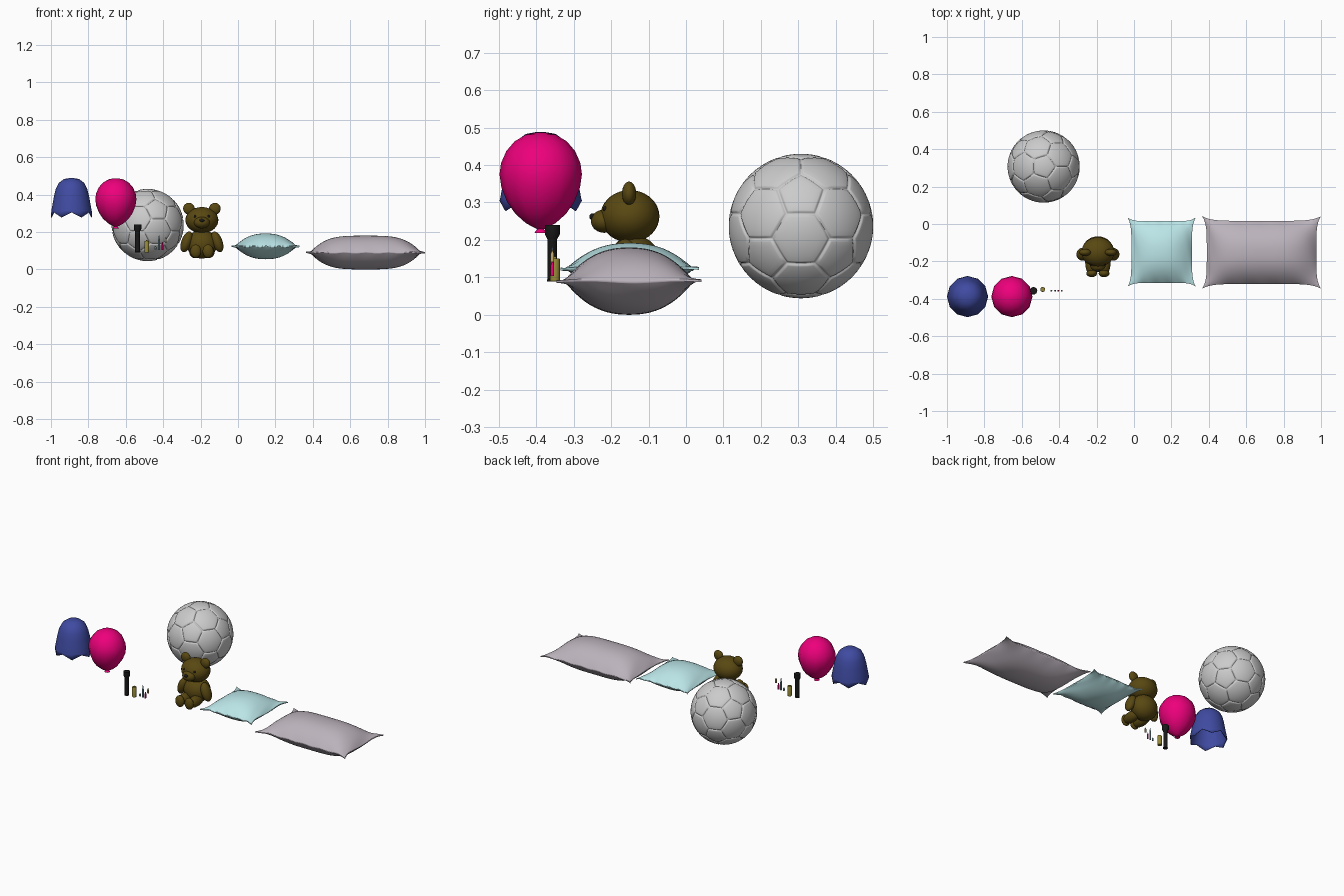
import bpy, bmesh, math
from mathutils import Vector

if "Cube" in bpy.data.objects:
    bpy.data.objects.remove(bpy.data.objects["Cube"])

COL = {
    "navy": (0.05, 0.07, 0.36), "magenta": (0.85, 0.0, 0.2), "black": (0.01, 0.01, 0.01),
    "olive": (0.3, 0.25, 0.04), "brown": (0.1, 0.065, 0.006), "teal": (0.5, 0.79, 0.81),
    "mauve": (0.5, 0.45, 0.5), "tan": (0.55, 0.4, 0.15), "slate": (0.2, 0.35, 0.4),
}


def finish(name, bm, colour=None, angle=60):
    bmesh.ops.recalc_face_normals(bm, faces=bm.faces)
    me = bpy.data.meshes.new(name)
    bm.to_mesh(me)
    bm.free()
    ob = bpy.data.objects.new(name, me)
    bpy.context.collection.objects.link(ob)
    if colour:
        mat = bpy.data.materials.get(colour) or bpy.data.materials.new(colour)
        mat.diffuse_color = (*COL[colour], 1)
        mat.use_nodes = True
        mat.node_tree.nodes["Principled BSDF"].inputs["Base Color"].default_value = mat.diffuse_color
        me.materials.append(mat)
    bpy.ops.object.select_all(action='DESELECT')
    ob.select_set(True)
    bpy.context.view_layer.objects.active = ob
    bpy.ops.object.shade_smooth_by_angle(angle=math.radians(angle))
    return ob


def lathe(name, x, y, profile, colour, seg=12, hem=None, angle=60):
    """Turn (radius, z) points about a vertical axis; hem lifts every other last-ring point."""
    bm = bmesh.new()
    rings = []
    for k, (r, z) in enumerate(profile):
        ring = []
        for i in range(seg):
            a = 2 * math.pi * i / seg
            lift = hem if hem and k == len(profile) - 1 and i % 2 else 0
            ring.append(bm.verts.new((x + r * math.cos(a), y + r * math.sin(a), z + lift)))
        rings.append(ring)
    for a, b in zip(rings, rings[1:]):
        for i in range(seg):
            j = (i + 1) % seg
            bm.faces.new((a[i], a[j], b[j], b[i]))
    bm.faces.new(rings[0])
    if hem is None:
        bm.faces.new(rings[-1])
    return finish(name, bm, colour, angle)


# Torn balloon: open dome with a jagged hem
torn = lathe("torn_balloon", -0.89, -0.388,
             [(0.012, 0.488), (0.04, 0.483), (0.068, 0.462), (0.084, 0.43), (0.094, 0.39),
              (0.102, 0.345), (0.108, 0.312), (0.11, 0.278)], "navy", hem=0.027)
sol = torn.modifiers.new("skin", 'SOLIDIFY')
sol.thickness = 0.004

# Whole balloon with knot
lathe("balloon", -0.653, -0.388,
      [(0.01, 0.487), (0.04, 0.481), (0.07, 0.463), (0.092, 0.437), (0.106, 0.405), (0.11, 0.375),
       (0.105, 0.34), (0.09, 0.302), (0.068, 0.27), (0.04, 0.245), (0.02, 0.234), (0.009, 0.229),
       (0.017, 0.219)], "magenta")

# Torch, battery and small sticks
lathe("torch", -0.537, -0.357,
      [(0.018, 0.238), (0.02, 0.24), (0.02, 0.215), (0.0135, 0.203), (0.0125, 0.2),
       (0.0125, 0.095), (0.014, 0.094), (0.014, 0.089)], "black", 16, angle=30)
lathe("battery", -0.488, -0.35,
      [(0.004, 0.156), (0.004, 0.151), (0.012, 0.151), (0.013, 0.149), (0.013, 0.09), (0.012, 0.089)],
      "olive", 16, angle=30)
sticks = [(-0.442, 0.106, 0.126, "slate"), (-0.422, 0.104, 0.182, "slate"),
          (-0.404, 0.104, 0.145, "magenta"), (-0.386, 0.141, 0.173, "tan")]
for n, (x, z0, z1, c) in enumerate(sticks):
    tip = z1 - (z1 - z0) * 0.35
    lathe(f"small_stick_{n + 1}", x, -0.357,
          [(0.001, z1), (0.003, (z1 + tip) / 2), (0.005, tip), (0.005, z0)], c, 10, angle=40)


# Ball: truncated icosahedron blown up to a sphere with grooved seams
def make_ball(centre, radius):
    bm = bmesh.new()
    bmesh.ops.create_icosphere(bm, subdivisions=1, radius=1)
    bmesh.ops.bevel(bm, geom=bm.verts[:], affect='VERTICES', offset_type='PERCENT',
                    offset=33.333, segments=1, profile=0.5)
    panels = [f.calc_center_median() for f in bm.faces]
    bmesh.ops.inset_individual(bm, faces=bm.faces[:], thickness=0.05)
    bmesh.ops.poke(bm, faces=[f for f in bm.faces if len(f.verts) > 4])
    bmesh.ops.subdivide_edges(bm, edges=bm.edges[:], cuts=3, use_grid_fill=True)
    for v in bm.verts:
        d = v.co.normalized()
        best = sorted(d.dot(c) / c.length_squared for c in panels)
        gap = best[-1] - best[-2]
        v.co = Vector(centre) + d * radius * (1 - 0.025 * math.exp(-(gap / 0.018) ** 2))
    finish("ball", bm)


make_ball((-0.483, 0.307, 0.237), 0.193)


# Pillows: two domed sheets with pinched sides and flared corners
def pillow(name, centre, half, height, power, pinch, colour, n=40):
    bm = bmesh.new()
    cx, cy, cz = centre
    grids = []
    for side in (1, -1):
        grid = []
        for i in range(n + 1):
            row = []
            for j in range(n + 1):
                u = math.sin(math.pi * (i / n - 0.5))
                v = math.sin(math.pi * (j / n - 0.5))
                rim = 0.0025 * math.sin(17 * u + 5 * v) * max(abs(u), abs(v)) ** 8
                x = half[0] * u - pinch * u * abs(u) * (1 - abs(v) ** 5)
                y = half[1] * v - pinch * v * abs(v) * (1 - abs(u) ** 7)
                z = height * (1 - abs(u) ** power[0]) * (1 - abs(v) ** power[1]) + 0.003
                row.append(bm.verts.new((cx + x, cy + y, cz + side * z + rim)))
            grid.append(row)
        for i in range(n):
            for j in range(n):
                bm.faces.new((grid[i][j], grid[i + 1][j], grid[i + 1][j + 1], grid[i][j + 1]))
        grids.append(grid)
    # Seam band joining the sheets
    loop = ([(i, 0) for i in range(n)] + [(n, j) for j in range(n)] +
            [(i, n) for i in range(n, 0, -1)] + [(0, j) for j in range(n, 0, -1)])
    a, b = grids
    for (i, j), (k, l) in zip(loop, loop[1:] + loop[:1]):
        bm.faces.new((a[i][j], a[k][l], b[k][l], b[i][j]))
    finish(name, bm, colour)


pillow("square_pillow", (0.148, -0.15, 0.123), (0.182, 0.185), 0.066, (2.2, 2.2), 0.02, "teal")
pillow("long_pillow", (0.682, -0.152, 0.09), (0.318, 0.194), 0.087, (3.6, 2.2), 0.025, "mauve")


# Teddy bear
BX = -0.193


def blob(name, loc, size, colour="brown", tilt=0.0):
    bm = bmesh.new()
    bmesh.ops.create_uvsphere(bm, u_segments=28, v_segments=18, radius=1)
    c, s = math.cos(tilt), math.sin(tilt)
    for v in bm.verts:
        x, y, z = (v.co[k] * size[k] for k in range(3))
        v.co = (BX + loc[0] + c * x + s * z, loc[1] + y, loc[2] - s * x + c * z)
    return finish(name, bm, colour)


blob("bear_body", (0, -0.138, 0.135), (0.082, 0.072, 0.077))
blob("bear_head", (0, -0.15, 0.263), (0.088, 0.079, 0.07))
blob("bear_snout", (0, -0.218, 0.25), (0.042, 0.036, 0.031))
blob("bear_nose", (0, -0.25, 0.262), (0.013, 0.008, 0.009), "black")
for side, s in (("left", -1), ("right", 1)):
    blob(f"bear_ear_{side}", (s * 0.069, -0.152, 0.324), (0.031, 0.019, 0.032), tilt=s * 0.5)
    blob(f"bear_eye_{side}", (s * 0.036, -0.215, 0.283), (0.007, 0.007, 0.007), "black")
    blob(f"bear_arm_{side}", (s * 0.082, -0.162, 0.147), (0.028, 0.034, 0.058), tilt=-s * 0.35)
    blob(f"bear_leg_{side}", (s * 0.036, -0.205, 0.093), (0.032, 0.068, 0.033))
    blob(f"bear_foot_{side}", (s * 0.033, -0.264, 0.097), (0.029, 0.02, 0.036))
